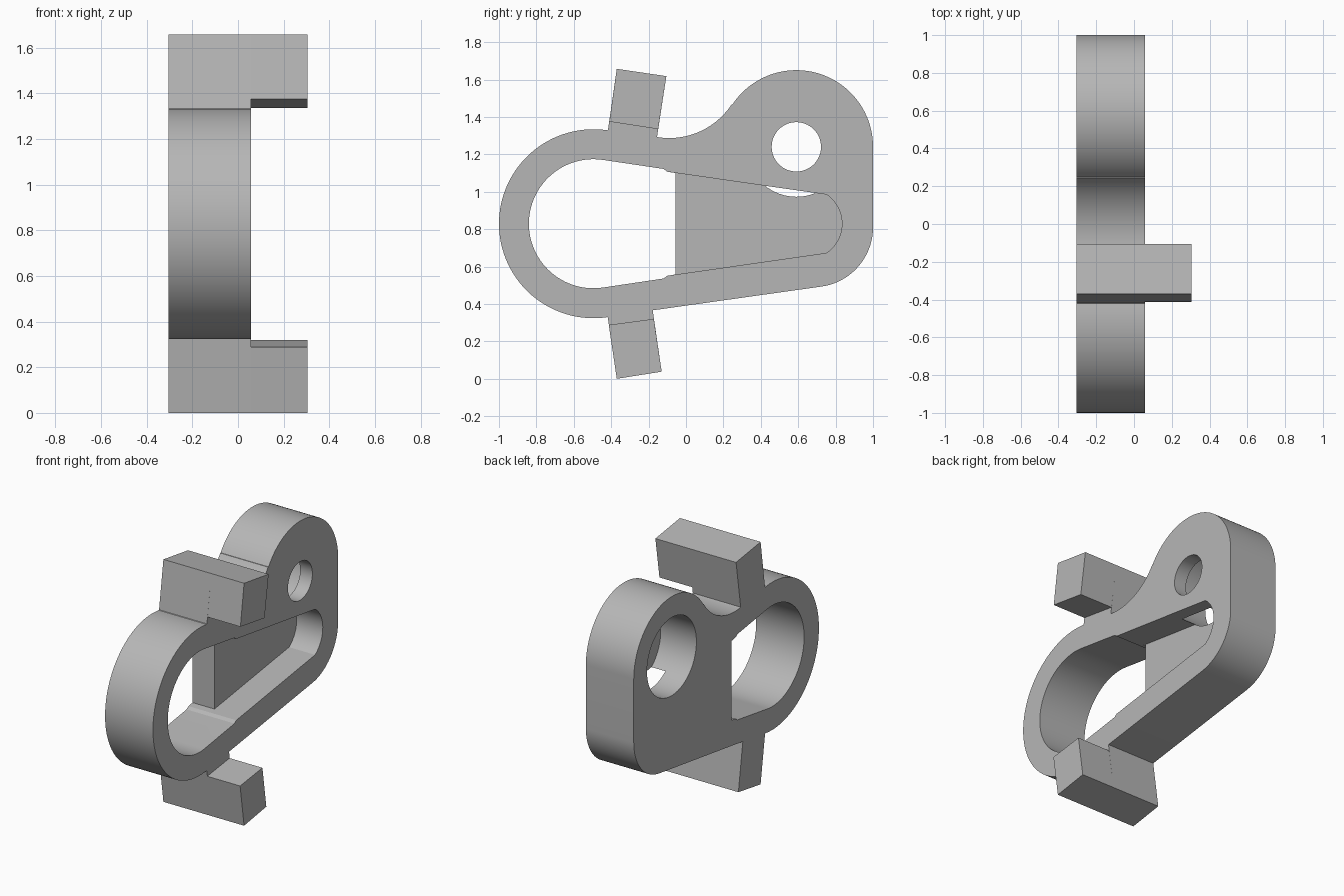
import bpy, bmesh, math

cube = bpy.data.objects.get("Cube")
if cube:
    bpy.data.objects.remove(cube, do_unlink=True)

BACK, FRONT, TAB_END = -0.305, 0.057, 0.305   # side planes along x
FLOOR, BORE_END = -0.14, -0.035               # recess floor and bore depth
MID = 0.829                                   # slot centre height

grey = bpy.data.materials.new("plain_grey")
grey.use_nodes = True
grey.diffuse_color = (0.47, 0.47, 0.47, 1)
grey.node_tree.nodes["Principled BSDF"].inputs["Base Color"].default_value = (0.47, 0.47, 0.47, 1)


def arc(cy, cz, r, start, end, steps=40):
    """Points on an arc in the y-z plane, angles in degrees."""
    angles = [math.radians(start + (end - start) * i / steps) for i in range(steps + 1)]
    return [(cy + r * math.cos(a), cz + r * math.sin(a)) for a in angles]


def prism(name, outline, x0, x1):
    """Extrude a y-z outline between two x planes."""
    bm = bmesh.new()
    face = bm.faces.new([bm.verts.new((x0, y, z)) for y, z in outline])
    top = bmesh.ops.extrude_face_region(bm, geom=[face])["geom"]
    moved = [v for v in top if isinstance(v, bmesh.types.BMVert)]
    bmesh.ops.translate(bm, verts=moved, vec=(x1 - x0, 0, 0))
    bmesh.ops.recalc_face_normals(bm, faces=bm.faces)
    mesh = bpy.data.meshes.new(name)
    bm.to_mesh(mesh)
    bm.free()
    mesh.materials.append(grey)
    obj = bpy.data.objects.new(name, mesh)
    bpy.context.collection.objects.link(obj)
    return obj


def combine(target, other, operation):
    """Apply an exact boolean and discard the helper."""
    bpy.context.view_layer.objects.active = target
    mod = target.modifiers.new(operation, "BOOLEAN")
    mod.operation, mod.solver, mod.object = operation, "EXACT", other
    bpy.ops.object.modifier_apply(modifier=mod.name)
    bpy.data.objects.remove(other, do_unlink=True)


# Outer plate profile with both tab stubs, counter-clockwise from the front loop
upper_tab = [(-0.37, 1.657), (-0.105, 1.618), (-0.149, 1.335), (-0.41, 1.375)]
lower_tab = [(-0.37, 0.0), (-0.13, 0.038), (-0.172, 0.32), (-0.413, 0.288)]
outline = arc(-0.495, MID, 0.505, 81.5, 278.5, 64)
outline += [(-0.418, 0.326), lower_tab[0], lower_tab[1], (-0.178, 0.366)]
outline += arc(0.68, 0.81, 0.32, -81.5, 0, 24)
outline += arc(0.59, 1.24, 0.41, 0, 146.5, 56)
outline += arc(-0.09, 1.687, 0.4, -33.5, -98, 28)
outline += [(-0.155, 1.293), upper_tab[1], upper_tab[0], (-0.417, 1.331)]
body = prism("latch_plate", outline, BACK, FRONT)

# Tabs project past the plate on one side
for name, shape in (("upper_tab", upper_tab), ("lower_tab", lower_tab)):
    combine(body, prism(name, shape, FRONT, TAB_END), "UNION")

# Teardrop slot: open through the front loop, blind over the rear floor
loop = arc(-0.495, MID, 0.345, 81.5, 278.5, 56)
step_low = [(-0.12, 0.536), (-0.1, 0.551)]
step_high = [(y, 2 * MID - z) for y, z in reversed(step_low)]
tip = arc(0.646, MID, 0.188, -56, 56, 28)
combine(body, prism("slot_cutter", loop + step_low + tip + step_high, FLOOR, 0.2), "DIFFERENCE")
edge = [(-0.055, 0.558), (-0.055, 2 * MID - 0.558)]
combine(body, prism("window_cutter", loop + step_low + edge + step_high, -0.4, 0.2), "DIFFERENCE")

# Pivot hole with a wide counterbore on the back side
combine(body, prism("bore_cutter", arc(0.59, 1.24, 0.267, 0, 360, 72)[:-1], -0.4, BORE_END), "DIFFERENCE")
combine(body, prism("hole_cutter", arc(0.59, 1.24, 0.132, 0, 360, 56)[:-1], -0.4, 0.2), "DIFFERENCE")

# Smooth curved walls, crisp edges
bpy.ops.object.select_all(action="DESELECT")
body.select_set(True)
bpy.context.view_layer.objects.active = body
bpy.ops.object.shade_smooth_by_angle(angle=math.radians(20))
